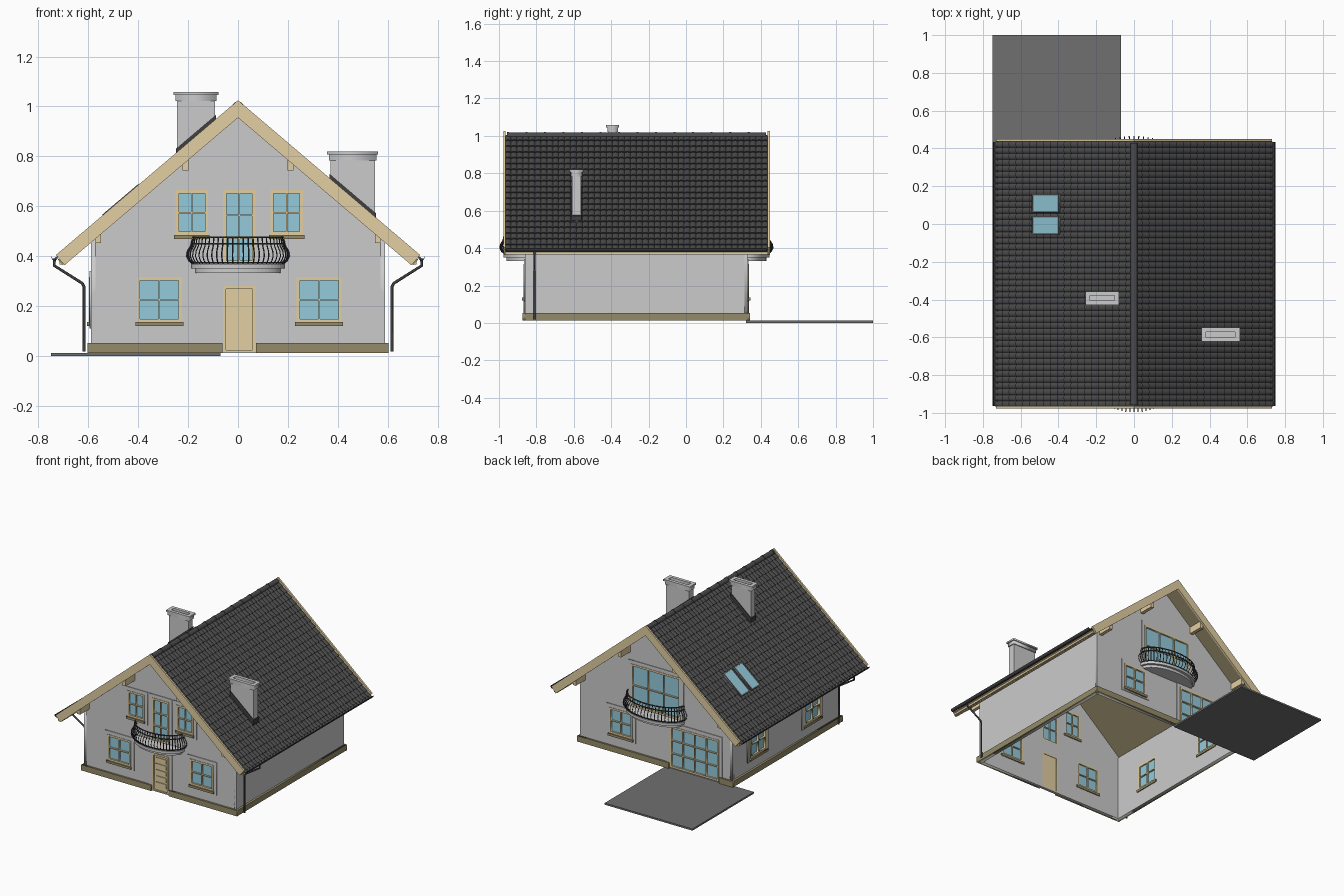
import bpy, bmesh, math
from mathutils import Matrix, Vector

if "Cube" in bpy.data.objects:
    bpy.data.objects.remove(bpy.data.objects["Cube"])


def mat(name, *rgb):
    m = bpy.data.materials.new(name)
    m.diffuse_color = (*rgb, 1)
    m.use_nodes = True
    m.node_tree.nodes["Principled BSDF"].inputs["Base Color"].default_value = m.diffuse_color
    return m


WOOD = mat("wood", 0.76, 0.62, 0.36)
OLIVE = mat("olive_stone", 0.30, 0.26, 0.14)
GLASS = mat("glass", 0.30, 0.60, 0.72)
TILE = mat("roof_tile", 0.07, 0.07, 0.07)
IRON = mat("iron", 0.05, 0.05, 0.05)
PAVE = mat("paving", 0.16, 0.16, 0.16)


def add(name, me, m=None, M=Matrix()):
    if m:
        me.materials.clear()
        me.materials.append(m)
    ob = bpy.data.objects.new(name, me)
    ob.matrix_world = M
    bpy.context.collection.objects.link(ob)
    return ob


def prism(name, pts, vec, m=None):
    bm = bmesh.new()
    f = bm.faces.new([bm.verts.new(p) for p in pts])
    r = bmesh.ops.extrude_face_region(bm, geom=[f])
    bmesh.ops.translate(bm, vec=vec, verts=[v for v in r["geom"] if isinstance(v, bmesh.types.BMVert)])
    bmesh.ops.recalc_face_normals(bm, faces=bm.faces)
    me = bpy.data.meshes.new(name)
    bm.to_mesh(me)
    return add(name, me, m)


def box(name, x0, x1, y0, y1, z0, z1, m=None):
    return prism(name, [(x0, y0, z0), (x1, y0, z0), (x1, y1, z0), (x0, y1, z0)], (0, 0, z1 - z0), m)


def from_curve(name, loops, m, M, cyclic, **props):
    cu = bpy.data.curves.new(name, 'CURVE')
    for k, v in props.items():
        setattr(cu, k, v)
    for lp in loops:
        sp = cu.splines.new('POLY')
        sp.points.add(len(lp) - 1)
        for p, c in zip(sp.points, lp):
            p.co = (*c, 0, 1) if len(c) == 2 else (*c, 1)
        sp.use_cyclic_u = cyclic
    tmp = bpy.data.objects.new(name + "_curve", cu)
    bpy.context.collection.objects.link(tmp)
    dg = bpy.context.evaluated_depsgraph_get()
    me = bpy.data.meshes.new_from_object(tmp.evaluated_get(dg))
    bpy.data.objects.remove(tmp)
    return add(name, me, m, M)


def plate(name, M, loops, w0, w1, m=None):
    """Flat plate; loops after the first are holes."""
    return from_curve(name, loops, m, M @ Matrix.Translation((0, 0, (w0 + w1) / 2)), True,
                      dimensions='2D', fill_mode='BOTH', extrude=(w1 - w0) / 2)


def rods(name, paths, r, m, res=0):
    return from_curve(name, paths, m, Matrix(), False, dimensions='3D', bevel_depth=r,
                      bevel_resolution=res, use_fill_caps=True)


def rect(u0, u1, v0, v1):
    return [(u0, v0), (u1, v0), (u1, v1), (u0, v1)]


def basis(x, y, z, o):
    return Matrix((x, y, z)).transposed().to_4x4().copy() if o is None else \
        Matrix.Translation(o) @ Matrix((x, y, z)).transposed().to_4x4()


# wall planes: u along wall, v up, w outward
Z = (0, 0, 1)
FRONT = basis((1, 0, 0), Z, (0, -1, 0), (0, -.86, 0))
BACK = basis((-1, 0, 0), Z, (0, 1, 0), (0, .33, 0))
LEFT = basis((0, -1, 0), Z, (-1, 0, 0), (-.59, 0, 0))
RIGHT = basis((0, 1, 0), Z, (1, 0, 0), (.59, 0, 0))


def window(M, name, u0, u1, v0, v1, cols, rows, sill=True):
    t, b = .025, (.025 if sill else 0)
    plate(name + "_surround", M, [rect(u0 - t, u1 + t, v0 - b, v1 + t), rect(u0, u1, v0 + .001, v1)], -.002, .005)
    f, g = .013, .006
    pw, ph = (u1 - u0 - 2 * f + g) / cols, (v1 - v0 - 2 * f + g) / rows
    panes = [rect(u0 + f + i * pw, u0 + f + (i + 1) * pw - g, v0 + f + j * ph, v0 + f + (j + 1) * ph - g)
             for i in range(cols) for j in range(rows)]
    plate(name + "_frame", M, [rect(u0, u1, v0, v1)] + panes, -.018, .008, WOOD)
    plate(name + "_glass", M, [rect(u0 + .005, u1 - .005, v0 + .005, v1 - .005)], -.009, -.004, GLASS)
    if sill:
        plate(name + "_sill", M, [rect(u0 - .006, u1 + .006, v0 - .016, v0)], -.025, .016, OLIVE)


# openings: u0, u1, v0, v1, columns, rows, sill
front = {"front_left_window": (-.405, -.225, .136, .316, 2, 2, True),
         "front_right_window": (.235, .415, .136, .316, 2, 2, True),
         "upper_left_window": (-.25, -.12, .485, .665, 2, 2, True),
         "upper_right_window": (.13, .26, .485, .665, 2, 2, True),
         "front_balcony_door": (-.06, .07, .37, .665, 2, 3, False)}
back = {"back_window": (-.36, -.18, .136, .316, 2, 2, True),
        "patio_doors": (.11, .49, .02, .31, 4, 3, False),
        "back_balcony_doors": (-.19, .19, .37, .665, 3, 2, False)}
left = {"left_back_window": (-.14, .04, .136, .316, 2, 2, True),
        "left_front_window": (.46, .64, .136, .316, 2, 2, True)}
gable = [(-.59, .012), (.59, .012), (.59, .468), (0, .97), (-.59, .468)]
DOOR = (-.06, .07, .02, .28)
for name, M, outline, wins, extra in (
        ("front_wall", FRONT, gable, front, [rect(*DOOR)]),
        ("back_wall", BACK, gable, back, []),
        ("left_wall", LEFT, rect(-.33, .86, .012, .468), left, []),
        ("right_wall", RIGHT, rect(-.86, .33, .012, .468), {}, [])):
    plate(name, M, [outline] + [rect(*w[:4]) for w in wins.values()] + extra, -.018, 0)
    for n, w in wins.items():
        window(M, n, *w)

# front door
plate("door_surround", FRONT, [rect(-.085, .095, .014, .305), rect(*DOOR)], -.002, .005)
plate("door_frame", FRONT, [rect(*DOOR), rect(-.048, .058, .024, .268)], -.018, .008, WOOD)
plate("door_leaf", FRONT, [rect(-.05, .06, .022, .27)], -.015, -.004, WOOD)
for i in range(5):
    plate("door_panel", FRONT, [rect(-.036, .046, .05 + i * .043, .08 + i * .043)], -.006, .001, WOOD)

# plinth, broken at the doors
for M, spans in ((FRONT, [(-.604, -.062), (.072, .604)]), (BACK, [(-.604, .105), (.495, .604)]),
                 (LEFT, [(-.33, .86)]), (RIGHT, [(-.86, .33)])):
    for a, b in spans:
        plate("plinth", M, [rect(a, b, .012, .052)], -.001, .013, OLIVE)
box("patio", -.75, -.07, .32, 1.0, 0, .012, PAVE)

# roof
S = .85
ca, sa = math.cos(math.atan(S)), math.sin(math.atan(S))
Y0, Y1 = -.968, .438


def band(s, y, ztop, depth, xe):
    """Sloping strip cross-section with a square-cut lower end."""
    ze, t = ztop - S * xe, depth * ca
    return [(0, y, ztop), (s * xe, y, ze), (s * (xe - sa * t), y, ze - ca * t), (0, y, ztop - depth)]


def tiles(s, rows=20, waves=44, n=6):
    bm = bmesh.new()
    L = .728 / ca
    lines = []
    for k in range(rows):
        for d, lift in ((k * L / rows, 0), ((k + 1) * L / rows, .007)):
            line = []
            for j in range(waves * n + 1):
                w = lift + .006 * abs(math.sin(math.pi * j / n)) ** .7
                line.append(bm.verts.new((s * (d * ca + w * sa), Y0 + (Y1 - Y0) * j / (waves * n),
                                          1.001 - d * sa + w * ca)))
            lines.append(line)
    for a, b in zip(lines, lines[1:]):
        for j in range(waves * n):
            q = (a[j], b[j], b[j + 1], a[j + 1])
            bm.faces.new(q if s > 0 else q[::-1])
    me = bpy.data.meshes.new("roof_tiles")
    bm.to_mesh(me)
    add("roof_tiles", me, TILE)


for s in (-1, 1):
    prism("roof_slab", band(s, Y0, 1.0, .036, .722), (0, Y1 - Y0, 0), OLIVE)
    tiles(s)
    for y in (-.977, .436):
        prism("barge_board", band(s, y, 1.025, .07, .73), (0, .013, 0), WOOD)
    prism("eave_fascia", [(s * x, Y0, z) for x, z in ((.69, .366), (.716, .366), (.716, .392), (.69, .41))],
          (0, Y1 - Y0, 0), WOOD)
    # purlin ends under both overhangs
    for x, z in ((.21, .757), (.56, .465)):
        for y0, y1 in ((-.965, -.86), (.33, .436)):
            box("purlin_end", s * x - .012, s * x + .012, y0, y1, z - .013, z + .035, WOOD)
    # gutter and downpipe
    arc = [math.pi * i / 8 for i in range(9)]
    prof = [(.735 + .013 * math.cos(a), .398 - .016 * math.sin(a)) for a in arc]
    prof += [(.735 + .010 * math.cos(a), .398 - .013 * math.sin(a)) for a in reversed(arc)]
    prism("gutter", [(s * x, Y0 + .005, z) for x, z in prof], (0, Y1 - Y0 - .01, 0), IRON)
    rods("downpipe", [[(s * x, -.81, z) for x, z in
                       ((.736, .39), (.736, .362), (.625, .292), (.617, .278), (.617, .018))]], .006, IRON, 2)

# ridge caps
for i in range(14):
    y = Y0 + .01 + i * .099
    ring = [(.019 * math.cos(math.pi * k / 6), y, .998 + .020 * math.sin(math.pi * k / 6)) for k in range(7)]
    prism("ridge_cap", ring, (0, .1, 0), TILE)
    prism("ridge_cap_lip", [(x * 1.15, y, z + .002) for x, _, z in ring], (0, .012, 0), TILE)

# chimneys
for x0, x1, y0, y1, top in ((-.245, -.092, -.415, -.37, 1.058), (.37, .548, -.61, -.562, .82)):
    def roof_z(x): return 1.0 - S * abs(x)
    prism("chimney_shaft", [(x0, y0, roof_z(x0)), (x1, y0, roof_z(x1)), (x1, y0, top - .03), (x0, y0, top - .03)],
          (0, y1 - y0, 0))
    for e, h, z1 in ((.006, .026, top - .01), (.013, .012, top)):
        plate("chimney_cap", Matrix(), [rect(x0 - e, x1 + e, y0 - e, y1 + e),
                                        rect(x0 + .012, x1 - .012, y0 + .009, y1 - .009)], z1 - h, z1)
    a, b = x0 - .004, x1 + .004
    prism("chimney_flashing", [(a, y0 - .004, roof_z(a)), (b, y0 - .004, roof_z(b)),
                               (b, y0 - .004, roof_z(b) + .042), (a, y0 - .004, roof_z(a) + .042)],
          (0, y1 - y0 + .008, 0), IRON)

# skylights on the left slope
SLOPE = basis((0, 1, 0), (-ca, 0, -sa), (-sa, 0, ca), (0, 0, 1.0))
for y0, y1 in ((.06, .16), (-.055, .042)):
    plate("skylight_frame", SLOPE, [rect(y0, y1, .505, .695), rect(y0 + .008, y1 - .008, .513, .687)], 0, .022, PAVE)
    plate("skylight_glass", SLOPE, [rect(y0 + .006, y1 - .006, .511, .689)], .012, .018, GLASS)


# balconies with bellied railings
def balcony(name, M, a, b=.112):
    def at(t, off, z):
        n = Vector((math.cos(t) / a, math.sin(t) / b)).normalized() * off
        return tuple(M @ Vector((a * math.cos(t) + n.x, z, b * math.sin(t) + n.y)))
    ts = [math.pi * i / 28 for i in range(29)]
    for off, z, h in ((.005, .35, .018), (-.012, .332, .018)):
        prism(name + "_slab", [at(t, off, z) for t in ts], (0, 0, h))
    belly = ((0, .37), (.014, .382), (.023, .4), (.02, .42), (.006, .442), (0, .476))
    rods(name + "_bars", [[at(t, o, z) for o, z in belly] for t in ts], .0028, IRON)
    rods(name + "_rails", [[at(t, 0, z) for t in ts] for z in (.374, .45, .476)], .004, IRON, 1)


balcony("front_balcony", FRONT, .182)
balcony("back_balcony", BACK, .215)
